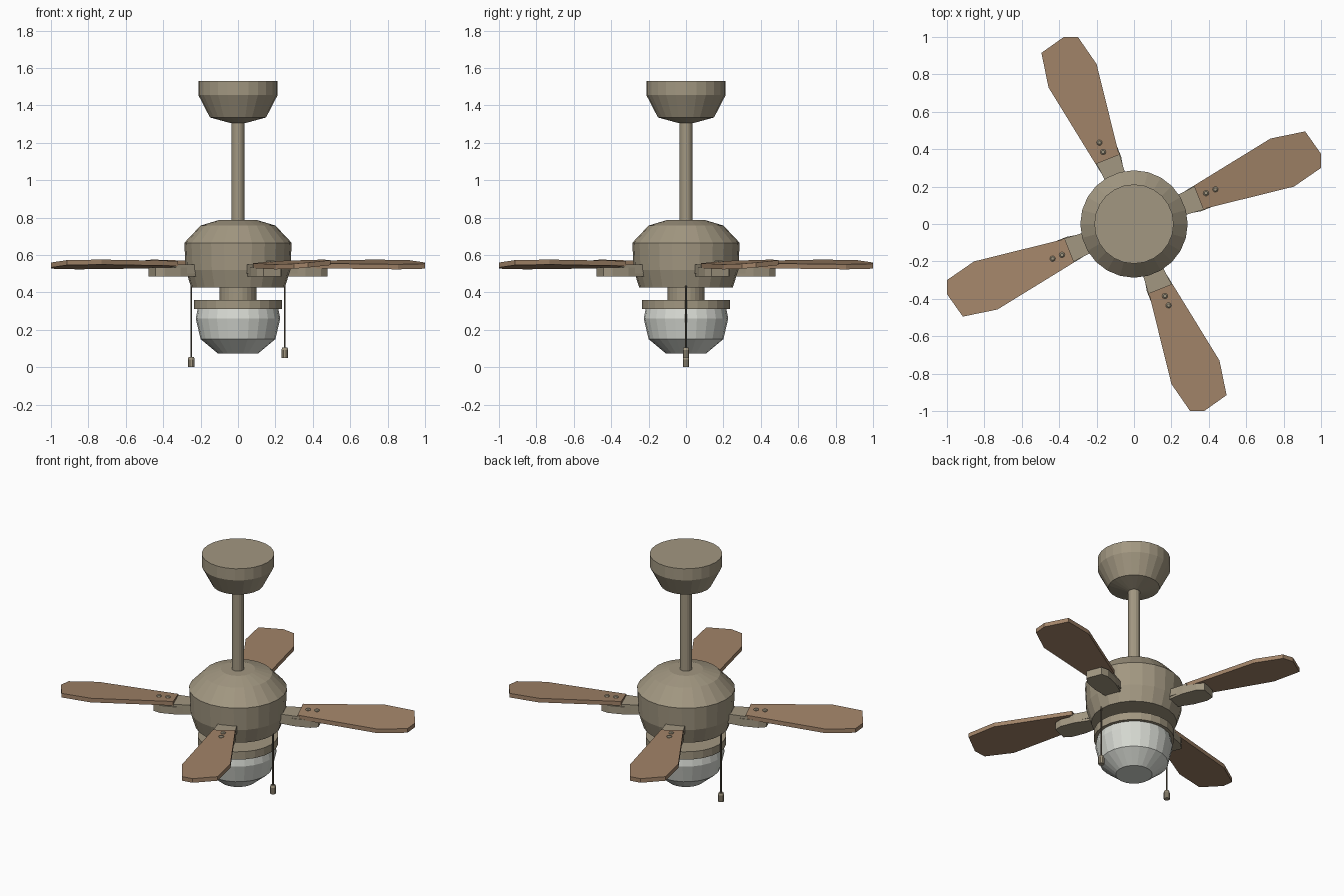
import bpy, bmesh, math
from mathutils import Matrix, Vector

if "Cube" in bpy.data.objects:
    bpy.data.objects.remove(bpy.data.objects["Cube"])


def material(name, rgb):
    m = bpy.data.materials.new(name)
    m.diffuse_color = (*rgb, 1)
    m.use_nodes = True
    m.node_tree.nodes["Principled BSDF"].inputs["Base Color"].default_value = m.diffuse_color
    return m


METAL = material("brushed_metal", (0.36, 0.31, 0.22))
WOOD = material("wood", (0.36, 0.23, 0.14))
GLASS = material("frosted_glass", (0.68, 0.70, 0.65))
DARK = material("chain_metal", (0.12, 0.10, 0.07))


def finish(name, bm, mat):
    bmesh.ops.recalc_face_normals(bm, faces=bm.faces)
    me = bpy.data.meshes.new(name)
    bm.to_mesh(me)
    bm.free()
    me.materials.append(mat)
    ob = bpy.data.objects.new(name, me)
    bpy.context.collection.objects.link(ob)
    return ob


def lathe(name, profile, mat, sides=24, centre=(0, 0)):
    """Closed solid of revolution from (radius, z) pairs."""
    bm = bmesh.new()
    rings = []
    for r, z in profile:
        rings.append([bm.verts.new((centre[0] + r * math.cos(2 * math.pi * i / sides),
                                    centre[1] + r * math.sin(2 * math.pi * i / sides), z))
                      for i in range(sides)])
    for a, b in zip(rings, rings[1:]):
        for i in range(sides):
            j = (i + 1) % sides
            bm.faces.new((a[i], a[j], b[j], b[i]))
    bm.faces.new(rings[0])
    bm.faces.new(rings[-1])
    return finish(name, bm, mat)


def slab(name, outline, z_low, z_high, mat, turn, slope=None):
    """Extruded outline turned about z; slope(x, y) adds a height offset."""
    bm = bmesh.new()
    rot = Matrix.Rotation(turn, 4, 'Z')
    lift = slope or (lambda x, y: 0)
    low, high = ([bm.verts.new(rot @ Vector((x, y, z + lift(x, y)))) for x, y in outline]
                 for z in (z_low, z_high))
    n = len(outline)
    for i in range(n):
        j = (i + 1) % n
        bm.faces.new((low[i], low[j], high[j], high[i]))
    bm.faces.new(low)
    bm.faces.new(high)
    return finish(name, bm, mat)


# Ceiling mount, rod and motor
lathe("canopy", [(0.04, 1.305), (0.15, 1.335), (0.212, 1.455), (0.212, 1.53)], METAL)
lathe("down_rod", [(0.035, 0.77), (0.035, 1.32)], METAL, 16)
lathe("motor_housing", [(0.25, 0.425), (0.28, 0.52), (0.287, 0.665),
                        (0.2, 0.757), (0.1, 0.787)], METAL)

# Light kit
lathe("light_neck", [(0.098, 0.35), (0.098, 0.43)], METAL)
lathe("light_ring", [(0.236, 0.31), (0.236, 0.36)], METAL)
lathe("glass_shade", [(0.107, 0.073), (0.2, 0.15), (0.226, 0.26), (0.215, 0.315)], GLASS)

# Blades with brackets and screws
ANGLE = math.radians(21.8)
BLADE = [(0.32, 0.205), (0.37, 0.08), (0.855, 0.2), (1.0, 0.3),
         (1.0, 0.375), (0.915, 0.495), (0.73, 0.457)]
ARM = [(0.2, -0.05), (0.385, -0.068), (0.385, 0.068), (0.2, 0.05)]
PLATE = [(0.26, -0.05), (0.36, -0.07), (0.45, -0.07), (0.495, -0.05),
         (0.495, 0.05), (0.45, 0.07), (0.36, 0.07), (0.26, 0.05)]


def pitch(x, y):
    return 0.09 * (y * math.cos(ANGLE) - x * math.sin(ANGLE))


for k in range(4):
    turn = k * math.pi / 2
    slab(f"blade_{k + 1}", BLADE, 0.535, 0.5615, WOOD, turn, pitch)
    slab(f"bracket_arm_{k + 1}", ARM, 0.5, 0.548, METAL, turn + ANGLE)
    slab(f"bracket_plate_{k + 1}", PLATE, 0.485, 0.533, METAL, turn + ANGLE)
    for s, (x, y) in enumerate([(0.385, 0.165), (0.435, 0.185)]):
        c = Matrix.Rotation(turn, 2) @ Vector((x, y))
        lathe(f"screw_{k + 1}_{s + 1}", [(0.015, 0.55), (0.015, 0.566), (0.009, 0.571)],
              METAL, 10, c)

# Pull chains
for side, x, z in (("left", -0.25, 0.0), ("right", 0.25, 0.05)):
    lathe(f"pull_chain_{side}", [(0.005, z + 0.04), (0.005, 0.44)], DARK, 8, (x, 0))
    lathe(f"pull_knob_{side}", [(0.018, z), (0.018, z + 0.042), (0.014, z + 0.055)],
          METAL, 10, (x, 0))
